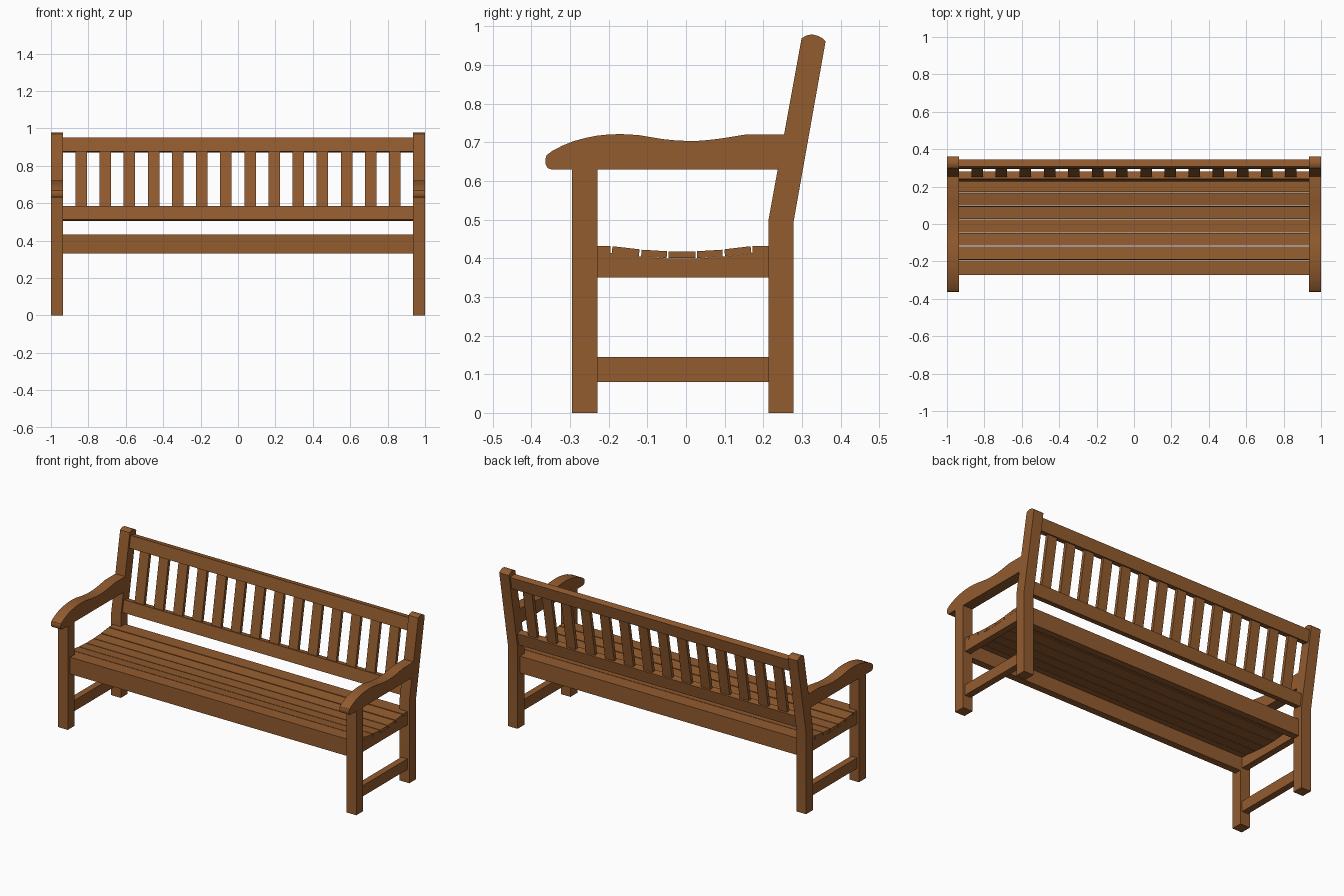
import bpy, bmesh, math
from mathutils import Matrix

if "Cube" in bpy.data.objects:
    bpy.data.objects.remove(bpy.data.objects["Cube"])

wood = bpy.data.materials.new("brown_wood")
wood.diffuse_color = (0.29, 0.106, 0.028, 1)
wood.use_nodes = True
wood.node_tree.nodes["Principled BSDF"].inputs["Base Color"].default_value = wood.diffuse_color


def finish(name, bm, smooth=False):
    bmesh.ops.recalc_face_normals(bm, faces=bm.faces[:])
    me = bpy.data.meshes.new(name)
    bm.to_mesh(me)
    bm.free()
    me.materials.append(wood)
    ob = bpy.data.objects.new(name, me)
    bpy.context.collection.objects.link(ob)
    if smooth:
        bpy.ops.object.select_all(action='DESELECT')
        ob.select_set(True)
        bpy.context.view_layer.objects.active = ob
        bpy.ops.object.shade_smooth_by_angle(angle=math.radians(30))
    return ob


def box(name, center, size, tilt=0.0):
    bm = bmesh.new()
    bmesh.ops.create_cube(bm, size=1)
    bm.transform(Matrix.Translation(center) @ Matrix.Rotation(tilt, 4, 'X')
                 @ Matrix.Diagonal((*size, 1)))
    return finish(name, bm)


def span(name, x, y, z):
    return box(name, [(a + b) / 2 for a, b in (x, y, z)], [b - a for a, b in (x, y, z)])


def extrude(name, pts, x0, x1, smooth=False):
    """Side profile of (y, z) points extruded along x."""
    bm = bmesh.new()
    face = bm.faces.new([bm.verts.new((x0, y, z)) for y, z in pts])
    res = bmesh.ops.extrude_face_region(bm, geom=[face])
    verts = [g for g in res["geom"] if isinstance(g, bmesh.types.BMVert)]
    bmesh.ops.translate(bm, vec=(x1 - x0, 0, 0), verts=verts)
    return finish(name, bm, smooth)


IN, OUT = 0.935, 1.0          # inner and outer faces of the end frames
R_IN, R_OUT = 0.947, 0.987    # thinner side rails

post = [(0.213, 0), (0.278, 0), (0.278, 0.493), (0.361, 0.961), (0.354, 0.968),
        (0.342, 0.975), (0.326, 0.979), (0.311, 0.976), (0.299, 0.969), (0.213, 0.497)]
arm = [(0.237, 0.63), (0.254, 0.72), (0.155, 0.72), (0.13, 0.716), (0.10, 0.711),
       (0.07, 0.707), (0.04, 0.704), (0.01, 0.703), (-0.03, 0.705), (-0.06, 0.708),
       (-0.09, 0.713), (-0.12, 0.718), (-0.145, 0.72), (-0.17, 0.721), (-0.20, 0.72),
       (-0.23, 0.717), (-0.26, 0.711), (-0.29, 0.703), (-0.32, 0.691), (-0.345, 0.678),
       (-0.36, 0.667), (-0.364, 0.656), (-0.363, 0.643), (-0.358, 0.633), (-0.349, 0.63)]
rail = [(-0.23, 0.35), (0.213, 0.35), (0.213, 0.414), (0.17, 0.413), (0.095, 0.404),
        (0.025, 0.399), (-0.045, 0.399), (-0.115, 0.404), (-0.19, 0.413), (-0.23, 0.414)]

# End frames: legs, arms and side rails
for s, side in ((-1, "left"), (1, "right")):
    xs = sorted((s * IN, s * OUT))
    rs = sorted((s * R_IN, s * R_OUT))
    span("front_leg_" + side, xs, (-0.295, -0.229), (0, 0.63))
    extrude("back_post_" + side, post, *xs, smooth=True)
    extrude("armrest_" + side, arm, *xs, smooth=True)
    extrude("seat_side_rail_" + side, rail, *rs)
    span("stretcher_" + side, rs, (-0.229, 0.213), (0.08, 0.145))

# Front and back aprons under the seat
span("front_apron", (-IN, IN), (-0.272, -0.23), (0.33, 0.432))
span("back_apron", (-IN, IN), (0.213, 0.255), (0.33, 0.432))

# Dished seat slats: (y start, y end, top z start, top z end)
L = R_OUT
slats = [(-0.23, -0.195, 0.432, 0.432), (-0.19, -0.12, 0.431, 0.423),
         (-0.115, -0.049, 0.422, 0.418), (-0.045, 0.024, 0.418, 0.418),
         (0.028, 0.094, 0.418, 0.422), (0.099, 0.167, 0.423, 0.431),
         (0.172, 0.213, 0.432, 0.432)]
T = 0.018
for i, (a, b, za, zb) in enumerate(slats):
    k = (zb - za) / (b - a) * T   # keep the slat ends square to the slope
    extrude(f"seat_slat_{i + 1}", [(a, za), (b, zb), (b + k, zb - T), (a + k, za - T)], -L, L)

# Leaning backrest: two rails and 14 upright slats
TILT = -math.atan(0.179)


def lean_y(z):
    return 0.2455 + (z - 0.495) * 0.179


for name, z in (("top_back_rail", 0.91), ("lower_back_rail", 0.545)):
    box(name, (0, lean_y(z), z), (2 * IN, 0.04, 0.074), TILT)
for i in range(14):
    z = 0.728
    box(f"back_slat_{i + 1}", ((i - 6.5) * 0.129, lean_y(z), z), (0.062, 0.02, 0.31), TILT)
